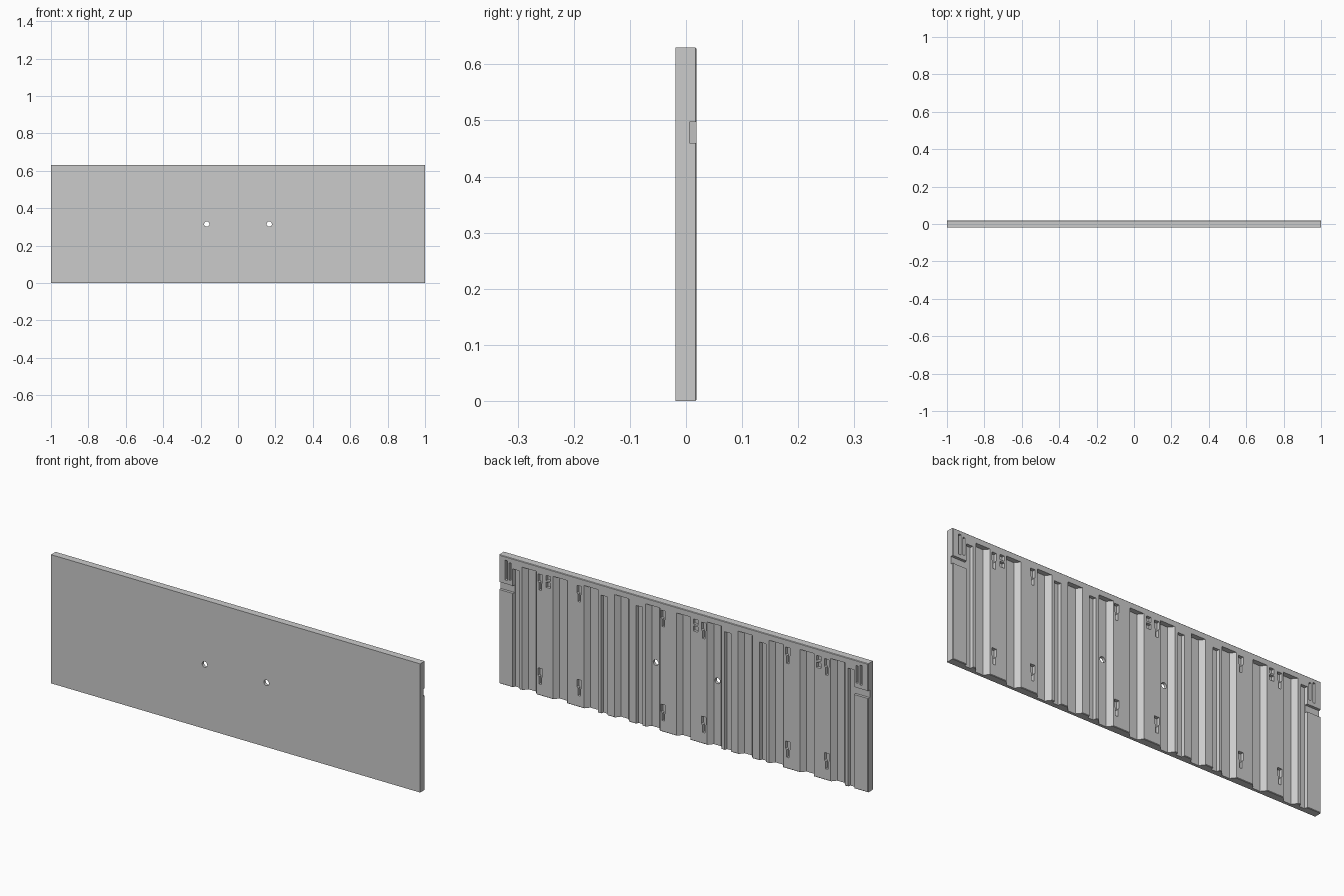
import bpy, bmesh, math
from mathutils import Vector

if "Cube" in bpy.data.objects:
    bpy.data.objects.remove(bpy.data.objects["Cube"])

HALF, TOP = 1.0, 0.63
FRONT, BACK, OUT = -0.019, 0.019, 0.04


def prism(bm, pts, lo, hi, axis):
    """Extrude a 2D outline: axis 'z' takes (x, y) points, axis 'y' takes (x, z) points."""
    def place(p, h):
        return (p[0], p[1], h) if axis == 'z' else (p[0], h, p[1])
    a = [bm.verts.new(place(p, lo)) for p in pts]
    b = [bm.verts.new(place(p, hi)) for p in pts]
    faces = [bm.faces.new(a), bm.faces.new(b)]
    n = len(pts)
    for i in range(n):
        j = (i + 1) % n
        faces.append(bm.faces.new((a[i], a[j], b[j], b[i])))
    bmesh.ops.recalc_face_normals(bm, faces=faces)


def pocket(bm, x0, x1, z0, z1, depth):
    prism(bm, [(x0, z0), (x1, z0), (x1, z1), (x0, z1)], BACK - depth, OUT, 'y')


def groove(bm, x, half, floor_half, depth, top):
    prism(bm, [(x - half, OUT), (x - half, BACK), (x - floor_half, BACK - depth),
               (x + floor_half, BACK - depth), (x + half, BACK), (x + half, OUT)],
          -0.05, top, 'z')


def make_object(name, bm):
    me = bpy.data.meshes.new(name)
    bm.to_mesh(me)
    bm.free()
    ob = bpy.data.objects.new(name, me)
    bpy.context.collection.objects.link(ob)
    return ob


# flat panel with a fine chamfer round its back face
bm = bmesh.new()
prism(bm, [(-HALF, 0), (HALF, 0), (HALF, TOP), (-HALF, TOP)], FRONT, BACK, 'y')
rim = [e for e in bm.edges if all(v.co.y > 0 for v in e.verts)]
bmesh.ops.bevel(bm, geom=rim, offset=0.0025, segments=1, affect='EDGES')
panel = make_object("panel", bm)

# long grooves on the back, open at the bottom
bm = bmesh.new()
for i in range(-5, 6):
    groove(bm, i * 0.1672, 0.039, 0.02, 0.024, 0.602)
for s in (-1, 1):
    for x in (0.24, 0.43, 0.908):
        groove(bm, s * x, 0.018, 0.014, 0.015, 0.58)
grooves = make_object("groove_cutter", bm)

# keyholes, clip pockets, end slots, end notches and screw holes
bm = bmesh.new()
for s in (-1, 1):
    for x in (0.109, 0.565, 0.776):
        for z in (0.055, 0.515):
            c, w, n = s * x, 0.0125, 0.007
            prism(bm, [(c - n, z), (c + n, z), (c + n, z + 0.035), (c + w, z + 0.042),
                       (c + w, z + 0.078), (c - w, z + 0.078), (c - w, z + 0.042),
                       (c - n, z + 0.035)], BACK - 0.016, OUT, 'y')
    for x0, x1, z0, z1 in ((0.955, 0.968, 0.515, 0.612), (0.934, 0.946, 0.52, 0.605)):
        a, b = sorted((s * x0, s * x1))
        pocket(bm, a, b, z0, z1, 0.015)
    a, b = sorted((s * 0.915, s * 1.05))
    pocket(bm, a, b, 0.46, 0.497, 0.013)
    ring = [(s * 0.1672 + 0.014 * math.cos(t * math.pi / 12),
             0.315 + 0.014 * math.sin(t * math.pi / 12)) for t in range(24)]
    prism(bm, ring, -0.05, 0.05, 'y')
for x in (-0.732, -0.065, 0.732):
    pocket(bm, x - 0.012, x + 0.012, 0.572, 0.597, 0.014)
    pocket(bm, x - 0.012, x + 0.012, 0.538, 0.564, 0.014)
details = make_object("detail_cutter", bm)

# cut both groups out of the panel
for cutter in (grooves, details):
    cutter.hide_render = True
    mod = panel.modifiers.new(cutter.name, 'BOOLEAN')
    mod.operation = 'DIFFERENCE'
    mod.solver = 'EXACT'
    mod.object = cutter
bpy.context.view_layer.update()
result = panel.evaluated_get(bpy.context.evaluated_depsgraph_get())
cut_mesh = bpy.data.meshes.new_from_object(result)
panel.modifiers.clear()
panel.data = cut_mesh
for cutter in (grooves, details):
    bpy.data.objects.remove(cutter)
